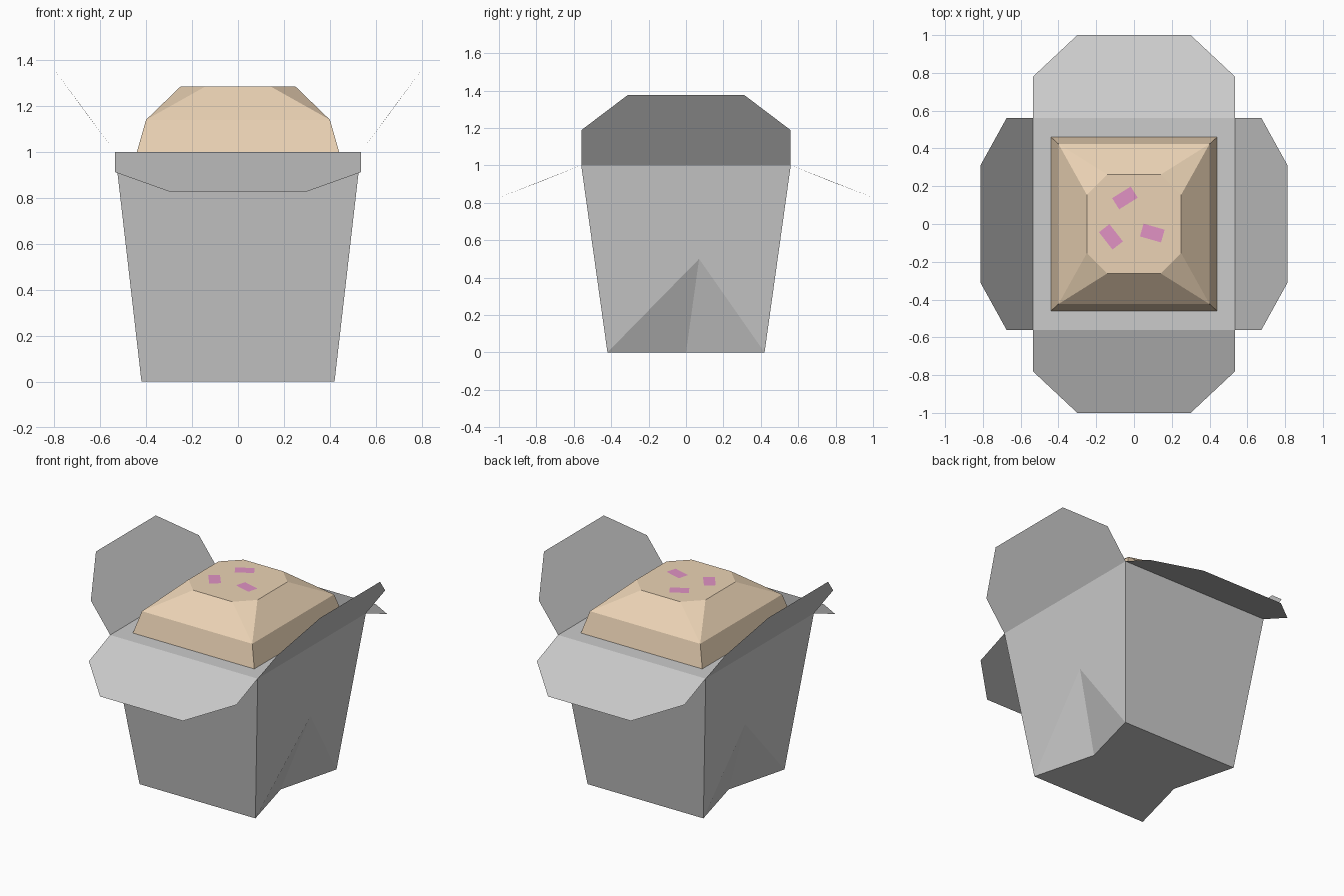
import bpy, bmesh
from math import radians
from mathutils import Matrix

if "Cube" in bpy.data.objects:
    bpy.data.objects.remove(bpy.data.objects["Cube"])

BX, BY = 0.42, 0.42      # half size at the bottom
TX, TY = 0.535, 0.56     # half size at the rim


def material(name, color):
    m = bpy.data.materials.new(name)
    m.diffuse_color = (*color, 1)
    m.use_nodes = True
    m.node_tree.nodes["Principled BSDF"].inputs["Base Color"].default_value = m.diffuse_color
    return m


def add_object(name, bm, mat=None):
    me = bpy.data.meshes.new(name)
    bm.to_mesh(me)
    bm.free()
    if mat:
        me.materials.append(mat)
    ob = bpy.data.objects.new(name, me)
    bpy.context.collection.objects.link(ob)
    return ob


def mirrored(points):
    return [(sx * x, sy * y, z) for x, y, z in points for sx in (-1, 1) for sy in (-1, 1)]


# Tapered carton, both sides creased inwards at the bottom
bm = bmesh.new()
corners = [(-1, -1), (1, -1), (1, 1), (-1, 1)]
low = [bm.verts.new((sx * BX, sy * BY, 0)) for sx, sy in corners]
top = [bm.verts.new((sx * TX, sy * TY, 1)) for sx, sy in corners]
apex, notch = {}, {}
for s in (-1, 1):
    apex[s] = bm.verts.new((s * (BX + TX) / 2, 0.07, 0.5))
    notch[s] = bm.verts.new((s * 0.31, 0, 0))
bm.faces.new(top)
bm.faces.new([low[0], low[1], notch[1], low[2], low[3], notch[-1]])
for i in range(4):
    a, b, c, d = low[i], low[(i + 1) % 4], top[(i + 1) % 4], top[i]
    if i % 2 == 0:
        bm.faces.new([a, b, c, d])
    else:
        s = 1 if i == 1 else -1
        bm.faces.new([a, apex[s], b, c, d])
        bm.faces.new([a, notch[s], apex[s]])
        bm.faces.new([notch[s], b, apex[s]])
bmesh.ops.recalc_face_normals(bm, faces=bm.faces)
add_object("carton", bm)


# Thin flaps: half widths, outward distances and heights along the profile
def flap(name, angle, half, tip, profile):
    bm = bmesh.new()
    right = [(w, -d, z) for w, (d, z) in zip((half, half, tip), profile)]
    left = [(-x, y, z) for x, y, z in right]
    f = bm.faces.new([bm.verts.new(p) for p in left[::-1] + right])
    f.normal_update()
    if f.normal.z < 0:
        f.normal_flip()
    bm.transform(Matrix.Rotation(radians(angle), 4, 'Z'))
    add_object(name, bm)


drooping = [(TY, 1), (0.78, 0.912), (1.0, 0.828)]
raised = [(TX, 1), (0.675, 1.188), (0.813, 1.377)]
flap("front_flap", 0, TX, 0.30, drooping)
flap("back_flap", 180, TX, 0.30, drooping)
flap("right_flap", 90, TY, 0.31, raised)
flap("left_flap", -90, TY, 0.31, raised)

# Faceted mound of food
bm = bmesh.new()
for p in mirrored([(0.44, 0.46, 1.0), (0.40, 0.424, 1.14),
                   (0.25, 0.155, 1.285), (0.142, 0.262, 1.285)]):
    bm.verts.new(p)
bmesh.ops.convex_hull(bm, input=bm.verts[:])
bmesh.ops.dissolve_limit(bm, angle_limit=radians(1), verts=bm.verts[:], edges=bm.edges[:])
bmesh.ops.recalc_face_normals(bm, faces=bm.faces)
bm.normal_update()
bmesh.ops.delete(bm, geom=[f for f in bm.faces if f.normal.z < -0.9], context='FACES')
add_object("food_mound", bm, material("tan", (0.83, 0.65, 0.46)))

# Flat pink garnish pieces
pink = material("pink", (0.75, 0.29, 0.55))
for i, (x, y, a) in enumerate([(-0.048, 0.138, 32), (-0.122, -0.068, -52), (0.097, -0.048, -16)]):
    bm = bmesh.new()
    bmesh.ops.create_grid(bm, x_segments=1, y_segments=1, size=0.5)
    bm.transform(Matrix.Translation((x, y, 1.288)) @ Matrix.Rotation(radians(a), 4, 'Z')
                 @ Matrix.Diagonal((0.116, 0.07, 1, 1)))
    add_object(f"garnish_{i + 1}", bm, pink)
